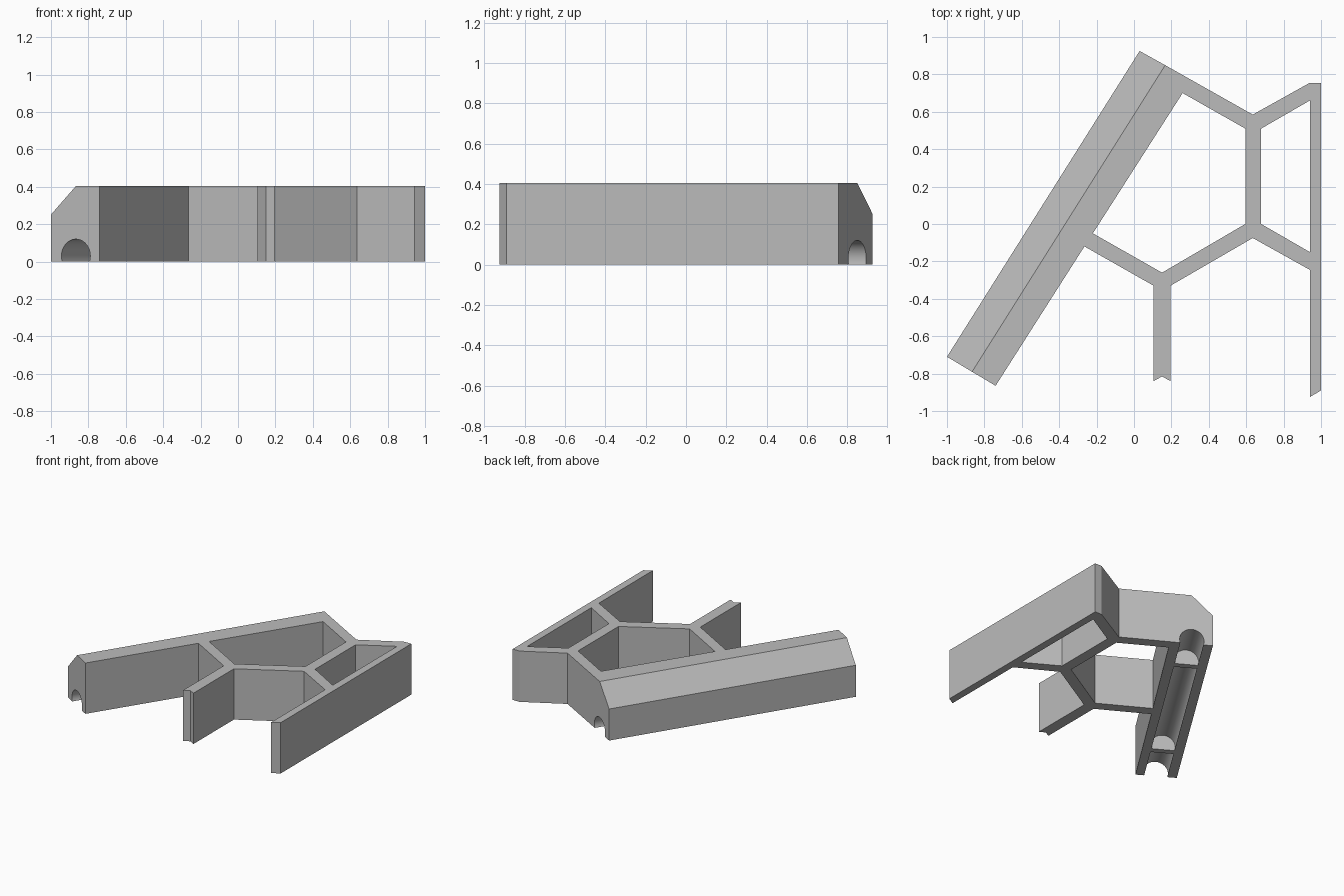
import bpy, bmesh, math
from mathutils import Vector

if "Cube" in bpy.data.objects:
    bpy.data.objects.remove(bpy.data.objects["Cube"], do_unlink=True)

HEIGHT = 0.405

# Material
grey = bpy.data.materials.new("plain grey")
grey.use_nodes = True
grey.diffuse_color = (0.5, 0.5, 0.5, 1)
grey.node_tree.nodes["Principled BSDF"].inputs["Base Color"].default_value = (0.5, 0.5, 0.5, 1)

# Frame of the slanted beam: outer corner, along its length, across its width
CORNER = Vector((-1, -0.71, 0))
ALONG = Vector((1.03, 1.635, 0))
ACROSS = Vector((0.866, -0.5, 0))
UP = Vector((0, 0, 1))


def prism(name, bottom, sweep):
    """Solid made by sweeping a closed loop of points along a vector."""
    bm = bmesh.new()
    face = bm.faces.new([bm.verts.new(p) for p in bottom])
    moved = bmesh.ops.extrude_face_region(bm, geom=[face])["geom"]
    bmesh.ops.translate(bm, vec=sweep, verts=[v for v in moved if isinstance(v, bmesh.types.BMVert)])
    bmesh.ops.recalc_face_normals(bm, faces=bm.faces)
    mesh = bpy.data.meshes.new(name)
    bm.to_mesh(mesh)
    bm.free()
    mesh.materials.append(grey)
    obj = bpy.data.objects.new(name, mesh)
    bpy.context.collection.objects.link(obj)
    return obj


def plan(name, points, low, high):
    return prism(name, [Vector((x, y, low)) for x, y in points], UP * (high - low))


def beam_cutter(name, section, start, end):
    """Cutter following the beam; section is in width and height."""
    loop = [CORNER + ALONG * start + ACROSS * u + UP * z for u, z in section]
    return prism(name, loop, ALONG * (end - start))


# Whole plan: slanted beam, honeycomb walls and long side wall
frame = plan("honeycomb_frame", [
    (-1, -0.71), (-0.74, -0.865), (-0.265, -0.12), (0.105, -0.33),
    (0.105, -0.84), (0.15, -0.815), (0.195, -0.84), (0.195, -0.33),
    (0.635, -0.075), (0.94, -0.245), (0.94, -0.925), (1, -0.89),
    (1, 0.755), (0.94, 0.755), (0.635, 0.585), (0.165, 0.85), (0.03, 0.925)], 0, HEIGHT)

# Openings between the walls
cutters = [
    plan("large_opening", [(-0.22, -0.05), (0.15, -0.26), (0.595, 0),
                           (0.595, 0.51), (0.26, 0.70)], -0.1, 0.6),
    plan("side_opening", [(0.68, 0), (0.94, -0.15), (0.94, 0.66), (0.68, 0.51)], -0.1, 0.6),
]

# Sloping upper edge of the beam
cutters.append(beam_cutter("chamfer", [(-0.1, 0.153), (0.255, 0.502), (-0.1, 0.502)], -0.1, 1.1))

# Round channel under the beam, split by two thin bars
circle = [(0.155 + 0.09 * math.cos(a), 0.03 + 0.09 * math.sin(a))
          for a in (math.tau * i / 48 for i in range(48))]
for start, end in ((-0.1, 0.175), (0.2, 0.82), (0.845, 1.1)):
    cutters.append(beam_cutter("channel", circle, start, end))

for cutter in cutters:
    cutter.hide_render = True
    mod = frame.modifiers.new(cutter.name, 'BOOLEAN')
    mod.operation = 'DIFFERENCE'
    mod.solver = 'EXACT'
    mod.object = cutter

# Bake the cuts and drop the cutters
graph = bpy.context.evaluated_depsgraph_get()
baked = bpy.data.meshes.new_from_object(frame.evaluated_get(graph))
frame.modifiers.clear()
frame.data = baked
for cutter in cutters:
    bpy.data.objects.remove(cutter, do_unlink=True)

bpy.ops.object.select_all(action='DESELECT')
frame.select_set(True)
bpy.context.view_layer.objects.active = frame
bpy.ops.object.shade_smooth_by_angle(angle=math.radians(20))
